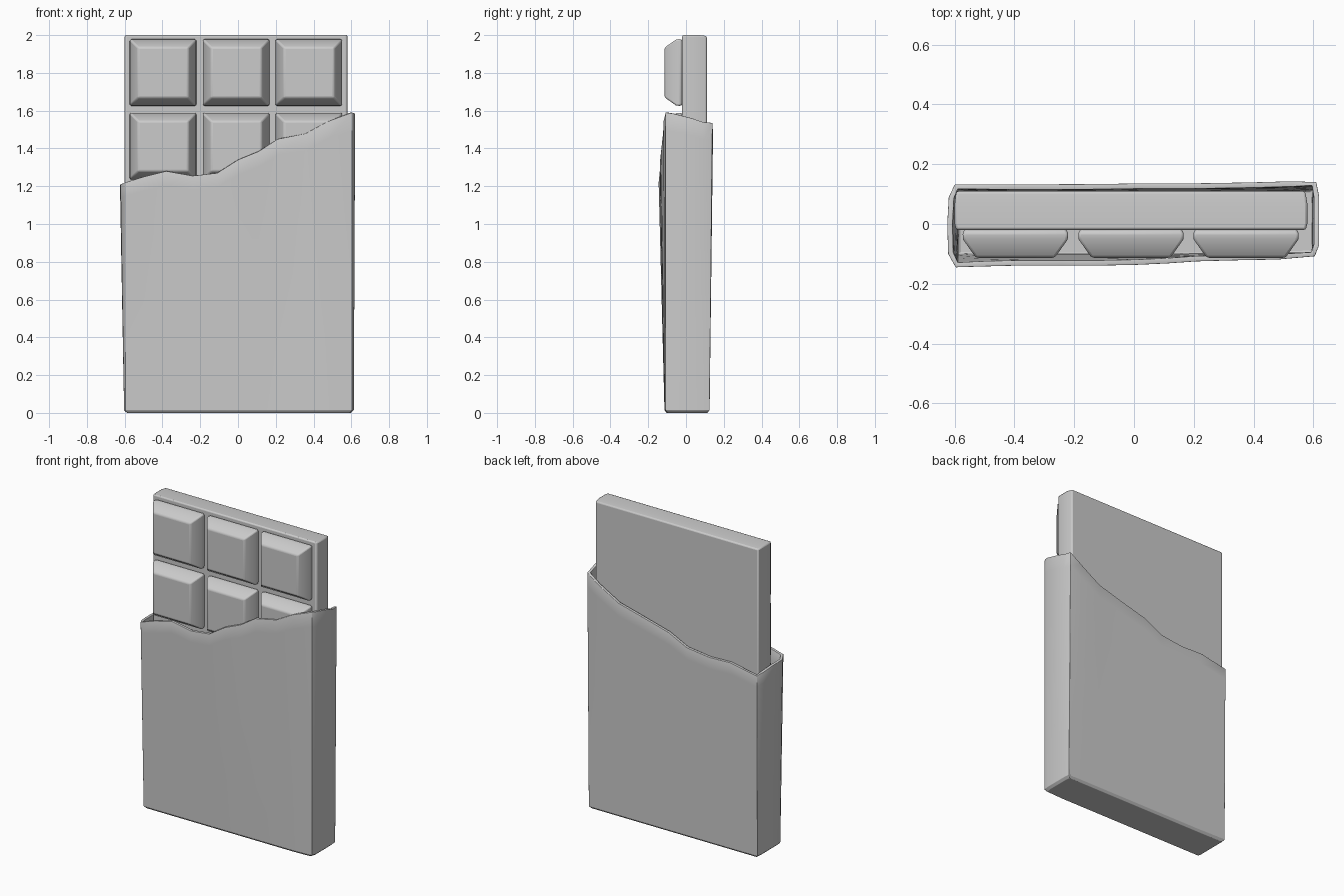
import bpy, bmesh

if "Cube" in bpy.data.objects:
    bpy.data.objects.remove(bpy.data.objects["Cube"])


def make_object(name, bm, bevel, segments):
    bmesh.ops.recalc_face_normals(bm, faces=bm.faces)
    mesh = bpy.data.meshes.new(name)
    bm.to_mesh(mesh)
    bm.free()
    ob = bpy.data.objects.new(name, mesh)
    bpy.context.collection.objects.link(ob)
    if name == "wrapper":
        s = ob.modifiers.new("Thickness", 'SOLIDIFY')
        s.thickness = 0.018
        s.offset = -1
    b = ob.modifiers.new("Soft edges", 'BEVEL')
    b.width = bevel
    b.segments = segments
    b.limit_method = 'ANGLE'
    b.angle_limit = 0.6
    bpy.ops.object.select_all(action='DESELECT')
    bpy.context.view_layer.objects.active = ob
    ob.select_set(True)
    bpy.ops.object.shade_smooth_by_angle(angle=0.6)
    return ob


def loft(bm, rings, cap_start=True, cap_end=True):
    vs = [[bm.verts.new(p) for p in r] for r in rings]
    n = len(vs[0])
    for a, b in zip(vs, vs[1:]):
        for i in range(n):
            j = (i + 1) % n
            bm.faces.new((a[i], a[j], b[j], b[i]))
    if cap_start:
        bm.faces.new(vs[0])
    if cap_end:
        bm.faces.new(vs[-1])


def rect(x0, x1, z0, z1, y):
    return [(x0, y, z0), (x1, y, z0), (x1, y, z1), (x0, y, z1)]


# Chocolate slab, running down inside the wrapper
bm = bmesh.new()
loft(bm, [rect(-0.595, 0.575, 0.03, 2.0, -0.02),
          rect(-0.6, 0.58, 0.03, 2.0, 0.0),
          rect(-0.6, 0.58, 0.03, 2.0, 0.07),
          rect(-0.595, 0.573, 0.03, 1.995, 0.11)])
make_object("chocolate_slab", bm, 0.008, 2)

# Raised chocolate squares
for row, cz in enumerate((1.802, 1.412, 1.022)):
    for col, cx in enumerate((-0.397, -0.01, 0.375)):
        bm = bmesh.new()
        loft(bm, [rect(cx - h, cx + h, cz - h, cz + h, y)
                  for y, h in ((-0.015, 0.165), (-0.027, 0.177),
                               (-0.052, 0.175), (-0.113, 0.132))])
        make_object(f"chocolate_square_{row}_{col}", bm, 0.014, 3)

# Torn wrapper: perimeter (x, y, torn height), counter-clockwise from front left
edge = [
    (-0.597, -0.145, 1.22), (-0.5, -0.142, 1.25), (-0.38, -0.139, 1.28),
    (-0.24, -0.139, 1.255), (-0.11, -0.139, 1.27), (0.0, -0.137, 1.34),
    (0.11, -0.132, 1.385), (0.21, -0.125, 1.45), (0.36, -0.121, 1.48),
    (0.48, -0.119, 1.545), (0.605, -0.108, 1.59),
    (0.62, -0.07, 1.585), (0.62, 0.03, 1.56), (0.62, 0.09, 1.54),
    (0.61, 0.14, 1.535), (0.53, 0.143, 1.48), (0.385, 0.139, 1.395),
    (0.2, 0.136, 1.345), (0.03, 0.136, 1.30), (-0.1, 0.134, 1.235),
    (-0.26, 0.133, 1.215), (-0.41, 0.133, 1.22), (-0.6, 0.132, 1.185),
    (-0.62, 0.09, 1.20), (-0.625, 0.0, 1.21), (-0.622, -0.1, 1.21)]


def ring(f):
    pts = []
    for x, y, top in edge:
        xb = min(max(x, -0.603), 0.613)
        yb = min(max(y, -0.114), 0.125)
        z = 0.014 + f * (top - 0.014)
        pts.append((xb + (x - xb) * f, yb + (y - yb) * f, z))
    return pts


base = [(x * 0.975, y * 0.9, 0.0) for x, y, z in ring(0)]
bm = bmesh.new()
loft(bm, [base] + [ring(f) for f in (0, 0.25, 0.5, 0.75, 0.94, 1.0)], cap_end=False)
make_object("wrapper", bm, 0.006, 2)
